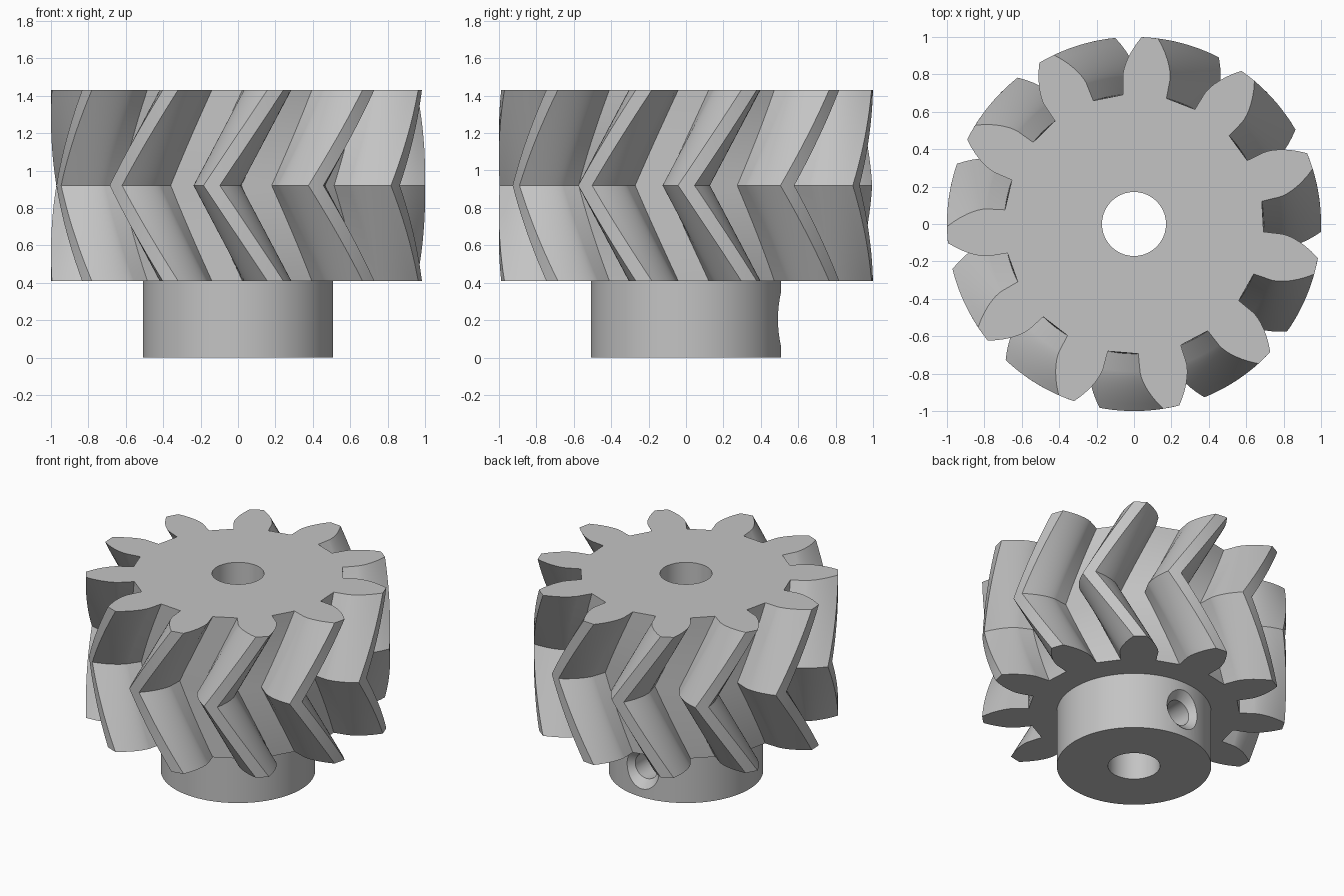
import bpy, bmesh
from math import acos, cos, sin, tan, pi, radians, sqrt

cube = bpy.data.objects.get("Cube")
if cube:
    bpy.data.objects.remove(cube, do_unlink=True)

# Main dimensions
TEETH, TIP_R, ROOT_R = 11, 1.0, 0.694
PITCH_R = TIP_R * TEETH / (TEETH + 2)
PRESSURE = radians(21)
BASE_R = PITCH_R * cos(PRESSURE)
GEAR_Z0, GEAR_Z1 = 0.41, 1.43
TWIST = radians(19.6)
END_ANGLE = radians(85.15)
HUB_R, BORE_R, SCREW_Z = 0.508, 0.171, 0.205

grey = bpy.data.materials.new("plain_grey")
grey.use_nodes = True
grey.diffuse_color = (0.55, 0.55, 0.55, 1)
grey.node_tree.nodes["Principled BSDF"].inputs["Base Color"].default_value = grey.diffuse_color


def loft(name, rings):
    """Closed solid skinned through matching rings of points."""
    bm = bmesh.new()
    loops = [[bm.verts.new(p) for p in ring] for ring in rings]
    n = len(loops[0])
    for a, b in zip(loops, loops[1:]):
        for i in range(n):
            j = (i + 1) % n
            bm.faces.new((a[i], a[j], b[j], b[i]))
    bm.faces.new(loops[0][::-1])
    bm.faces.new(loops[-1])
    bmesh.ops.recalc_face_normals(bm, faces=bm.faces)
    mesh = bpy.data.meshes.new(name)
    bm.to_mesh(mesh)
    bm.free()
    mesh.materials.append(grey)
    obj = bpy.data.objects.new(name, mesh)
    bpy.context.collection.objects.link(obj)
    return obj


def circle(r, n=96):
    return [(r * cos(2 * pi * i / n), r * sin(2 * pi * i / n)) for i in range(n)]


def round_z(name, r, z0, z1):
    return loft(name, [[(x, y, z) for x, y in circle(r)] for z in (z0, z1)])


def combine(target, tool, operation):
    """Apply a boolean and discard the tool."""
    mod = target.modifiers.new("cut", "BOOLEAN")
    mod.operation, mod.object, mod.solver = operation, tool, "EXACT"
    bpy.context.view_layer.objects.active = target
    bpy.ops.object.modifier_apply(modifier=mod.name)
    bpy.data.objects.remove(tool, do_unlink=True)


def involute(angle):
    return tan(angle) - angle


def half_angle(r):
    """Half of the tooth's angular width at radius r."""
    return pi / (2 * TEETH) + involute(PRESSURE) - involute(acos(BASE_R / r))


# One tooth flank: root corner, then the involute out to the tip
flank = [(ROOT_R, radians(9.6))]
for i in range(9):
    r = BASE_R + (TIP_R - BASE_R) * (i / 8) ** 1.5
    flank.append((r, half_angle(r)))
tooth = [(r, -a) for r, a in flank] + [(TIP_R, 0)] + [(r, a) for r, a in reversed(flank)]
outline = [(r, a + 2 * pi * k / TEETH) for k in range(TEETH) for r, a in tooth]

# Double-helical body: twists one way to the middle, then back
STEPS = 20
rings = []
for s in range(STEPS + 1):
    t = s / STEPS
    turn = END_ANGLE - TWIST * (1 - abs(2 * t - 1))
    z = GEAR_Z0 + (GEAR_Z1 - GEAR_Z0) * t
    rings.append([(r * cos(a + turn), r * sin(a + turn), z) for r, a in outline])
gear = loft("herringbone_gear", rings)

# Hub below the teeth
combine(gear, round_z("hub", HUB_R, 0, GEAR_Z0 + 0.2), "UNION")

# Shaft bore
combine(gear, round_z("bore_cutter", BORE_R, -0.1, GEAR_Z1 + 0.1), "DIFFERENCE")

# Countersunk set-screw hole in the back of the hub
screw_profile = [(0.05, 0.09), (HUB_R - 0.055, 0.09), (HUB_R, 0.145), (HUB_R + 0.03, 0.175)]
screw = loft("screw_hole_cutter",
             [[(x, y, SCREW_Z + z) for x, z in circle(r, 48)] for y, r in screw_profile])
combine(gear, screw, "DIFFERENCE")

# Smooth curved faces, crisp edges
bpy.ops.object.select_all(action="DESELECT")
gear.select_set(True)
bpy.context.view_layer.objects.active = gear
bpy.ops.object.shade_smooth_by_angle(angle=radians(25))
